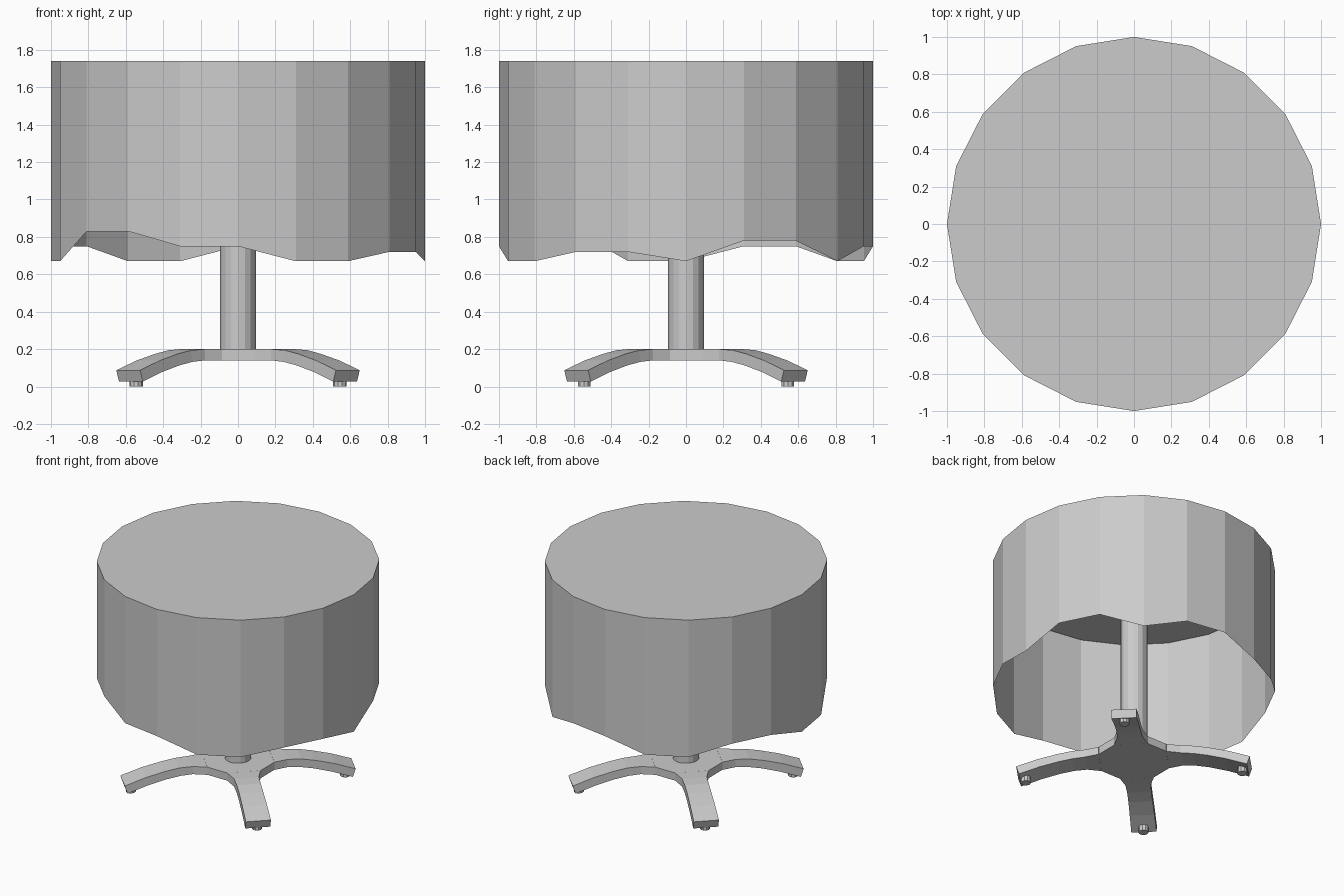
import bpy, bmesh
from math import cos, sin, pi, radians

cube = bpy.data.objects.get("Cube")
if cube:
    bpy.data.objects.remove(cube, do_unlink=True)

grey = bpy.data.materials.new("plain grey")
grey.use_nodes = True
colour = (0.6, 0.6, 0.6, 1)
grey.diffuse_color = colour
grey.node_tree.nodes["Principled BSDF"].inputs["Base Color"].default_value = colour


def finish(name, bm, recalc=True):
    if recalc:
        bmesh.ops.recalc_face_normals(bm, faces=bm.faces[:])
    mesh = bpy.data.meshes.new(name)
    bm.to_mesh(mesh)
    bm.free()
    mesh.materials.append(grey)
    obj = bpy.data.objects.new(name, mesh)
    bpy.context.collection.objects.link(obj)
    return obj


def loft(bm, rings):
    """Join equal-sized closed rings into a capped solid."""
    rows = [[bm.verts.new(p) for p in ring] for ring in rings]
    for a, b in zip(rows, rows[1:]):
        for i in range(len(a)):
            j = (i + 1) % len(a)
            bm.faces.new((a[i], a[j], b[j], b[i]))
    bm.faces.new(rows[0])
    bm.faces.new(rows[-1])


def circle(radius, z, sides, x=0, y=0):
    return [(x + radius * cos(2 * pi * i / sides), y + radius * sin(2 * pi * i / sides), z)
            for i in range(sides)]


def cylinder(name, radius, z0, z1, sides, x=0, y=0):
    bm = bmesh.new()
    loft(bm, [circle(radius, z0, sides, x, y), circle(radius, z1, sides, x, y)])
    return finish(name, bm)


# Tablecloth: flat top with a thin skirt whose hem rises and falls
LOW = 0.67
hem = [LOW, .78, .78, LOW, .75, .75, LOW, LOW, .75, .75,
       LOW, LOW, .83, .83, .75, .75, LOW, LOW, .72, .72]
bm = bmesh.new()
rim = circle(1, 1.74, len(hem))
top = [bm.verts.new(p) for p in rim]
low = [bm.verts.new((x, y, h)) for (x, y, z), h in zip(rim, hem)]
bm.faces.new(top)
for i in range(len(hem)):
    j = (i + 1) % len(hem)
    bm.faces.new((low[i], low[j], top[j], top[i]))
finish("tablecloth", bm, recalc=False)

# Round top under the cloth, and the column
cylinder("tabletop", 0.99, 1.66, 1.73, 20)
cylinder("column", 0.095, 0.18, 1.67, 16)

# Hub between the four legs
HUB_R = 0.268
bm = bmesh.new()
angles = [radians(a + s) for a in range(45, 360, 90) for s in (-26.6, 26.6)]
loft(bm, [[(HUB_R * cos(a), HUB_R * sin(a), z) for a in angles] for z in (.14, .2)])
finish("hub", bm)

# Arched legs: reach at top, reach at bottom, half width, top, bottom
stations = [(.24, .24, .12, .20, .14), (.34, .34, .09, .20, .14),
            (.44, .43, .086, .194, .132), (.54, .53, .086, .175, .113),
            (.68, .66, .088, .139, .078), (.83, .81, .09, .087, .026)]
FOOT_REACH = 0.77
for name, deg in (("back_left", 45), ("back_right", 135),
                  ("front_right", 225), ("front_left", 315)):
    c, s = cos(radians(deg)), sin(radians(deg))
    rings = []
    for rt, rb, w, zt, zb in stations:
        section = [(rb, -w, zb), (rb, w, zb), (rt, w, zt), (rt, -w, zt)]
        rings.append([(r * c - v * s, r * s + v * c, z) for r, v, z in section])
    bm = bmesh.new()
    loft(bm, rings)
    finish(name + "_leg", bm)
    cylinder(name + "_foot", 0.036, 0, 0.045, 10, FOOT_REACH * c, FOOT_REACH * s)
